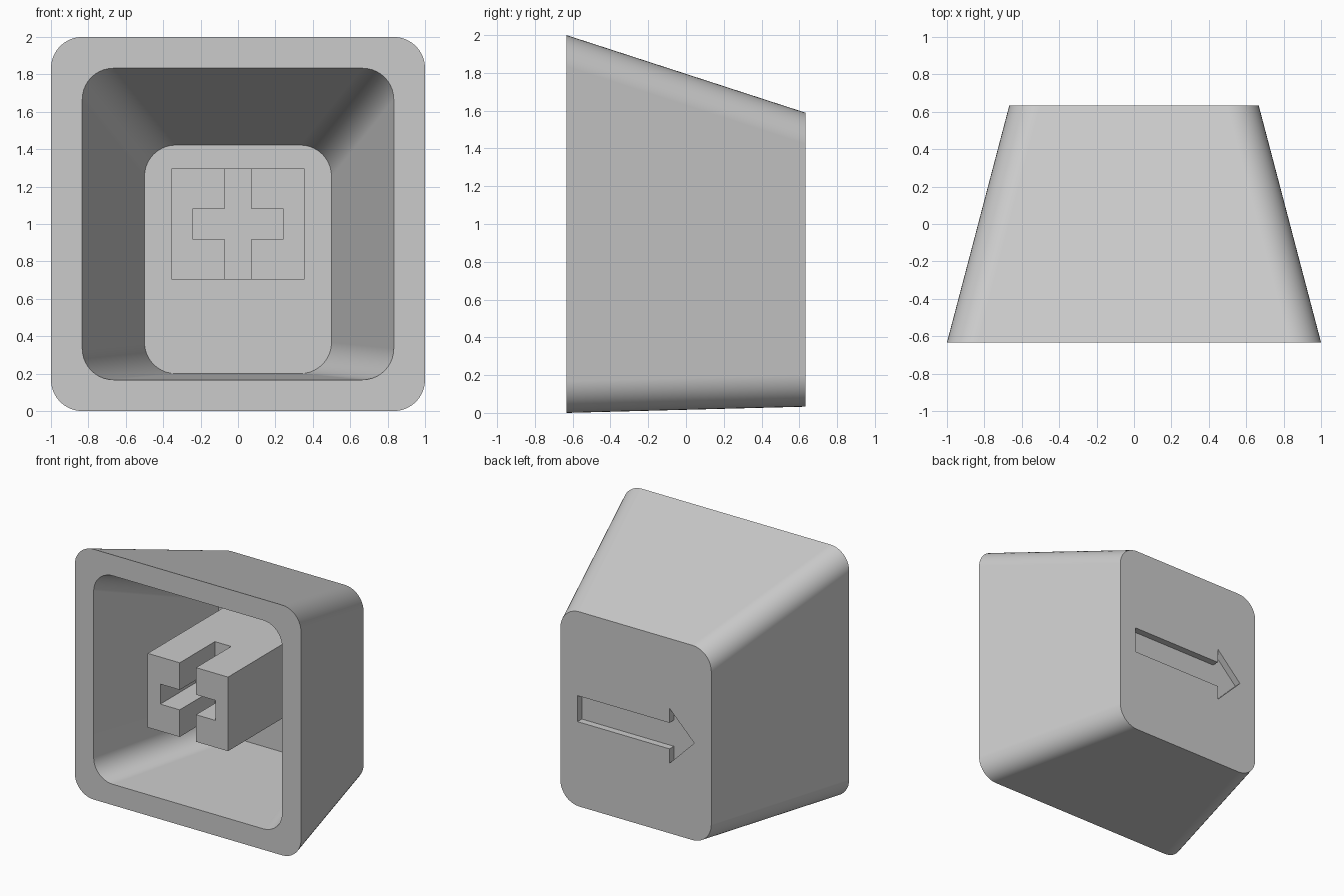
import bpy
import bmesh
from math import sin, cos, pi, radians

cube = bpy.data.objects.get("Cube")
if cube:
    bpy.data.objects.remove(cube, do_unlink=True)

GREY = (0.6, 0.6, 0.6, 1.0)
plastic = bpy.data.materials.new("grey_plastic")
plastic.use_nodes = True
plastic.diffuse_color = GREY
plastic.node_tree.nodes["Principled BSDF"].inputs["Base Color"].default_value = GREY

FRONT, BACK = -0.633, 0.633
WALL = 0.167      # shell thickness
RADIUS = 0.167    # corner radius, the same at every level
STEPS = 10        # segments per rounded corner


def rounded_rect(half_width, low, high):
    """Rounded rectangle outline as (x, z) points."""
    hw, lo, hi = half_width - RADIUS, low + RADIUS, high - RADIUS
    points = []
    for quarter, (cx, cz) in enumerate([(hw, hi), (-hw, hi), (-hw, lo), (hw, lo)]):
        for i in range(STEPS + 1):
            a = (quarter + i / STEPS) * pi / 2
            points.append((cx + RADIUS * cos(a), cz + RADIUS * sin(a)))
    return points


def loft(name, sections):
    """Closed solid through (y, outline) sections, capped at both ends."""
    bm = bmesh.new()
    rings = [[bm.verts.new((x, y, z)) for x, z in outline] for y, outline in sections]
    for a, b in zip(rings, rings[1:]):
        for i in range(len(a)):
            j = (i + 1) % len(a)
            bm.faces.new((a[i], a[j], b[j], b[i]))
    bm.faces.new(rings[0])
    bm.faces.new(rings[-1])
    bmesh.ops.recalc_face_normals(bm, faces=bm.faces)
    mesh = bpy.data.meshes.new(name)
    bm.to_mesh(mesh)
    bm.free()
    mesh.materials.append(plastic)
    obj = bpy.data.objects.new(name, mesh)
    bpy.context.collection.objects.link(obj)
    return obj


def activate(obj):
    bpy.ops.object.select_all(action="DESELECT")
    obj.select_set(True)
    bpy.context.view_layer.objects.active = obj


def carve(target, cutter):
    """Subtract the cutter, then discard it."""
    cutter.hide_render = True
    mod = target.modifiers.new("carve", "BOOLEAN")
    mod.operation, mod.solver, mod.object = "DIFFERENCE", "EXACT", cutter
    activate(target)
    bpy.ops.object.modifier_apply(modifier=mod.name)
    bpy.data.objects.remove(cutter, do_unlink=True)


# Hollow tapered shell: back, outer rim, inner rim, cavity floor
back_hw, back_low, back_high = 0.667, 0.033, 1.589
shell = loft("cap_shell", [
    (BACK, rounded_rect(back_hw, back_low, back_high)),
    (FRONT, rounded_rect(1, 0, 2)),
    (FRONT, rounded_rect(1 - WALL, WALL, 2 - WALL)),
    (BACK - WALL, rounded_rect(back_hw - WALL, back_low + WALL, back_high - WALL)),
])

# Engraved arrow on the back, pointing to -x
mid = (back_low + back_high) / 2
tail, neck, shaft, head = 0.516, -0.297, 0.104, 0.22
upper = [(tail, shaft), (neck, shaft), (neck, head)]
arrow = upper + [(-tail, 0)] + [(x, -z) for x, z in reversed(upper)]
arrow = [(x, mid + z) for x, z in arrow]
carve(shell, loft("arrow_cutter", [(BACK - 0.055, arrow), (BACK + 0.1, arrow)]))

# Mounting stem, running from the rim plane into the cavity floor
half_w, half_h = 0.355, 0.296
block = [(half_w, 1 + half_h), (-half_w, 1 + half_h),
         (-half_w, 1 - half_h), (half_w, 1 - half_h)]
stem = loft("stem", [(FRONT, block), (BACK - WALL + 0.03, block)])

# Cross-shaped socket, its upright slot open at the top and bottom
slot, arm, arm_h, reach = 0.072, 0.244, 0.08, 0.4
corner = [(slot, reach), (slot, arm_h), (arm, arm_h)]
right = corner + [(x, -z) for x, z in reversed(corner)]
cross = right + [(-x, z) for x, z in reversed(right)]
cross = [(x, 1 + z) for x, z in cross]
carve(stem, loft("cross_cutter", [(FRONT - 0.1, cross), (FRONT + 0.444, cross)]))

# Smooth corners with crisp edges and flat walls
activate(shell)
bpy.ops.object.shade_smooth_by_angle(angle=radians(30))
weighted = shell.modifiers.new("flat_walls", "WEIGHTED_NORMAL")
weighted.keep_sharp = True
